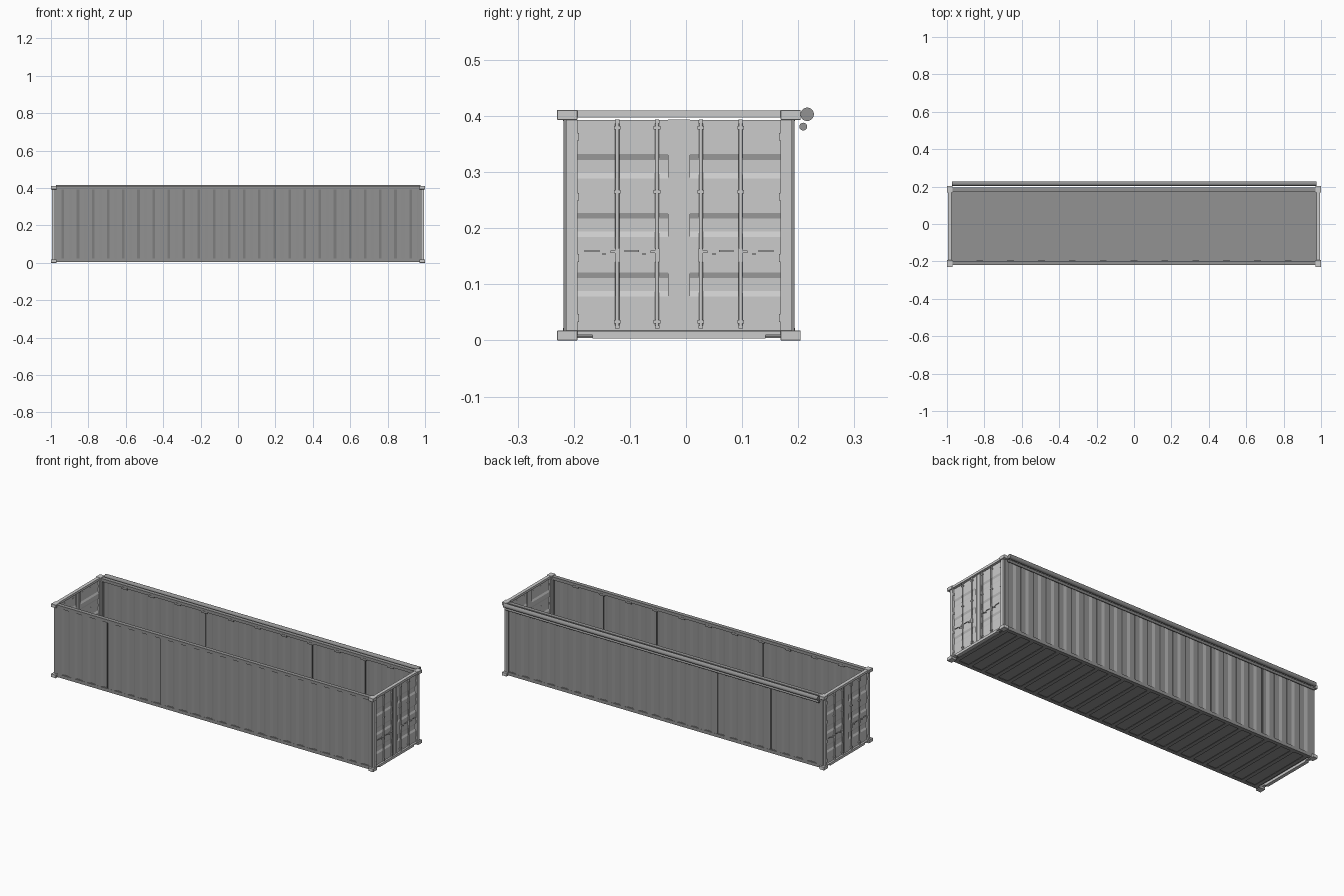
import bpy, bmesh, math
from mathutils import Matrix, Vector

if "Cube" in bpy.data.objects:
    bpy.data.objects.remove(bpy.data.objects["Cube"])

CY = -0.0125  # container centre line; the rolled tarp balances the +y side

dark = bpy.data.materials.new("dark_grey")
dark.diffuse_color = (0.29, 0.29, 0.29, 1)
dark.use_nodes = True
dark.node_tree.nodes["Principled BSDF"].inputs["Base Color"].default_value = dark.diffuse_color


def finish(name, bm, mat=None, recalc=True):
    if recalc:
        bmesh.ops.recalc_face_normals(bm, faces=bm.faces)
    me = bpy.data.meshes.new(name)
    bm.to_mesh(me)
    bm.free()
    if mat:
        me.materials.append(mat)
    ob = bpy.data.objects.new(name, me)
    bpy.context.collection.objects.link(ob)
    ob.location.y = CY
    return ob


def add_box(bm, x0, x1, y0, y1, z0, z1):
    m = Matrix.Translation(((x0 + x1) / 2, (y0 + y1) / 2, (z0 + z1) / 2))
    m = m @ Matrix.Diagonal((abs(x1 - x0), abs(y1 - y0), abs(z1 - z0), 1))
    bmesh.ops.create_cube(bm, size=1, matrix=m)


def boxes(name, items, mat=None, bevel=0):
    bm = bmesh.new()
    for b in items:
        add_box(bm, *b)
    ob = finish(name, bm, mat)
    if bevel:
        mod = ob.modifiers.new("bevel", 'BEVEL')
        mod.width, mod.segments = bevel, 1
    return ob


def rods(name, centres, r, length, axis, seg, mat=None):
    bm = bmesh.new()
    turn = Matrix.Rotation(math.pi / 2 if axis == 'X' else 0, 4, 'Y')
    for c in centres:
        bmesh.ops.create_cone(bm, cap_ends=True, segments=seg, radius1=r, radius2=r,
                              depth=length, matrix=Matrix.Translation(c) @ turn)
    ob = finish(name, bm, mat)
    ob.data.shade_smooth()
    ob.data.set_sharp_from_angle(angle=math.radians(40))


def sheet(name, profile, direction, thickness=0, mat=None):
    """Sweep an open profile along a direction into a plate."""
    bm = bmesh.new()
    a = [bm.verts.new(p) for p in profile]
    b = [bm.verts.new(Vector(p) + Vector(direction)) for p in profile]
    for i in range(len(a) - 1):
        bm.faces.new((a[i], a[i + 1], b[i + 1], b[i]))
    ob = finish(name, bm, mat, recalc=False)
    if thickness:
        mod = ob.modifiers.new("thickness", 'SOLIDIFY')
        mod.thickness, mod.offset = thickness, 0
    return ob


S = (-1, 1)

# Corner castings, posts
boxes("corner_castings", [(sx * 0.97, sx, sy * 0.181, sy * 0.217, z, z + 0.018)
                          for sx in S for sy in S for z in (0, 0.393)], bevel=0.0008)
boxes("corner_posts", [(sx * 0.978, sx * 0.994, sy * 0.181, sy * 0.201, 0.018, 0.393)
                       for sx in S for sy in S])
boxes("inner_posts", [(sx * 0.966, sx * 0.985, sy * 0.186, sy * 0.2055, 0.018, 0.393)
                      for sx in S for sy in S], dark)

# Side rails
boxes("top_side_rails", [(-0.97, 0.97, sy * 0.184, sy * 0.2065, 0.391, 0.408) for sy in S], dark)
boxes("bottom_side_rails", [b for sy in S for b in (
    (-0.97, 0.97, sy * 0.199, sy * 0.2065, 0.004, 0.022),
    (-0.97, 0.97, sy * 0.185, sy * 0.2, 0.004, 0.007))], dark)

# End headers and sills
boxes("end_headers", [(sx * 0.976, sx * 0.995, -0.182, 0.182, 0.397, 0.41) for sx in S])
boxes("end_sills", [(sx * 0.976, sx * 0.995, -0.154, 0.154, 0.003, 0.010) for sx in S] +
      [(sx * 0.976, sx * 0.995, -0.182, 0.182, 0.010, 0.017) for sx in S])

# Floor and cross members
boxes("floor", [(-0.977, 0.977, -0.2, 0.2, 0.018, 0.024)], dark)
boxes("cross_members", [b for i in range(24) for x in [-0.955 + i * 1.91 / 23] for b in (
    (x - 0.004, x + 0.004, -0.198, 0.198, 0.006, 0.019),
    (x - 0.004, x + 0.018, -0.198, 0.198, 0.004, 0.007))], dark)

# Corrugated side walls: 24 trapezoid waves each
pitch = 1.94 / 24
for side, sy in (("front", -1), ("back", 1)):
    prof = []
    for i in range(24):
        x = -0.97 + i * pitch
        for f, y in ((0, 0.205), (0.33, 0.205), (0.5, 0.198), (0.83, 0.198)):
            prof.append((x + f * pitch, sy * y, 0.02))
    prof.append((0.97, sy * 0.205, 0.02))
    sheet(side + "_wall", prof, (0, 0, 0.374), 0.002, dark)

# Panel seams and inner roof-bow brackets
boxes("wall_seams", [(x - 0.0007, x + 0.0007, sy * 0.1965, sy * 0.206, 0.022, 0.391)
                     for sy in S for x in (-0.66, -0.33, 0.33, 0.66)], dark)
boxes("roof_bow_brackets", [(x - 0.018, x + 0.018, sy * 0.183, sy * 0.187, 0.384, 0.396)
                            for sy in S for x in [-0.825 + 0.165 * i for i in range(11)]], dark)

# Door ends
for end, sx in (("left", -1), ("right", 1)):
    out, inn = sx * 0.986, sx * 0.981
    prof = [(out, 0.018)]
    for z in (0.078, 0.184, 0.289):
        prof += [(out, z), (inn, z + 0.010), (inn, z + 0.033), (out, z + 0.043)]
    prof.append((out, 0.393))
    for leaf, sy in (("a", -1), ("b", 1)):
        start = sy * 0.1005 + sx * 0.0805
        sheet(f"{end}_door_panel_{leaf}", [(x, start, z) for x, z in prof],
              (0, -sx * 0.161, 0))

    # Door stiles and the meeting seal
    items = [(sx * 0.980, sx * 0.988, sy * 0.0055, sy * 0.02, 0.018, 0.394) for sy in S]
    items.append((sx * 0.981, sx * 0.987, -0.0056, 0.0056, 0.018, 0.394))
    boxes(end + "_door_stiles", items)

    # Lock rods
    rods(end + "_lock_rods", [(sx * 0.991, sy * y, 0.208) for sy in S for y in (0.039, 0.11)],
         0.0036, 0.372, 'Z', 10)

    # Rod guides, cams, handles and hinges
    guides, handles, hinges = [], [], []
    for sy in S:
        for y in (0.039, 0.11):
            c = sy * y
            for z in (0.033, 0.265, 0.379):
                guides.append((sx * 0.985, sx * 0.995, c - 0.006, c + 0.006, z - 0.003, z + 0.003))
            guides.append((sx * 0.986, sx * 0.995, c - 0.004, c + sy * 0.012, 0.156, 0.160))
            guides.append((sx * 0.988, sx * 0.995, c - 0.004, c + 0.004, 0.14, 0.164))
            for z in (0.024, 0.39):
                guides.append((sx * 0.988, sx * 0.995, c - 0.004, c + 0.004, z - 0.003, z + 0.003))
            handles.append((sx * 0.991, sx * 0.994, c + sy * 0.032, c + sy * 0.058, 0.158, 0.1615))
            handles.append((sx * 0.985, sx * 0.994, c + sy * 0.021, c + sy * 0.026, 0.152, 0.156))
        for z in (0.04, 0.147, 0.256, 0.363):
            hinges.append((sx * 0.984, sx * 0.9945, sy * 0.178, sy * 0.183, z - 0.007, z + 0.007))
    boxes(end + "_rod_guides", guides)
    boxes(end + "_door_handles", handles)
    boxes(end + "_hinges", hinges)

# Rolled tarp and its crank tube along the back
rods("rolled_tarp", [(0.002, 0.2285, 0.403)], 0.012, 1.95, 'X', 20, dark)
rods("tarp_tube", [(0.002, 0.2215, 0.381)], 0.007, 1.95, 'X', 20, dark)
